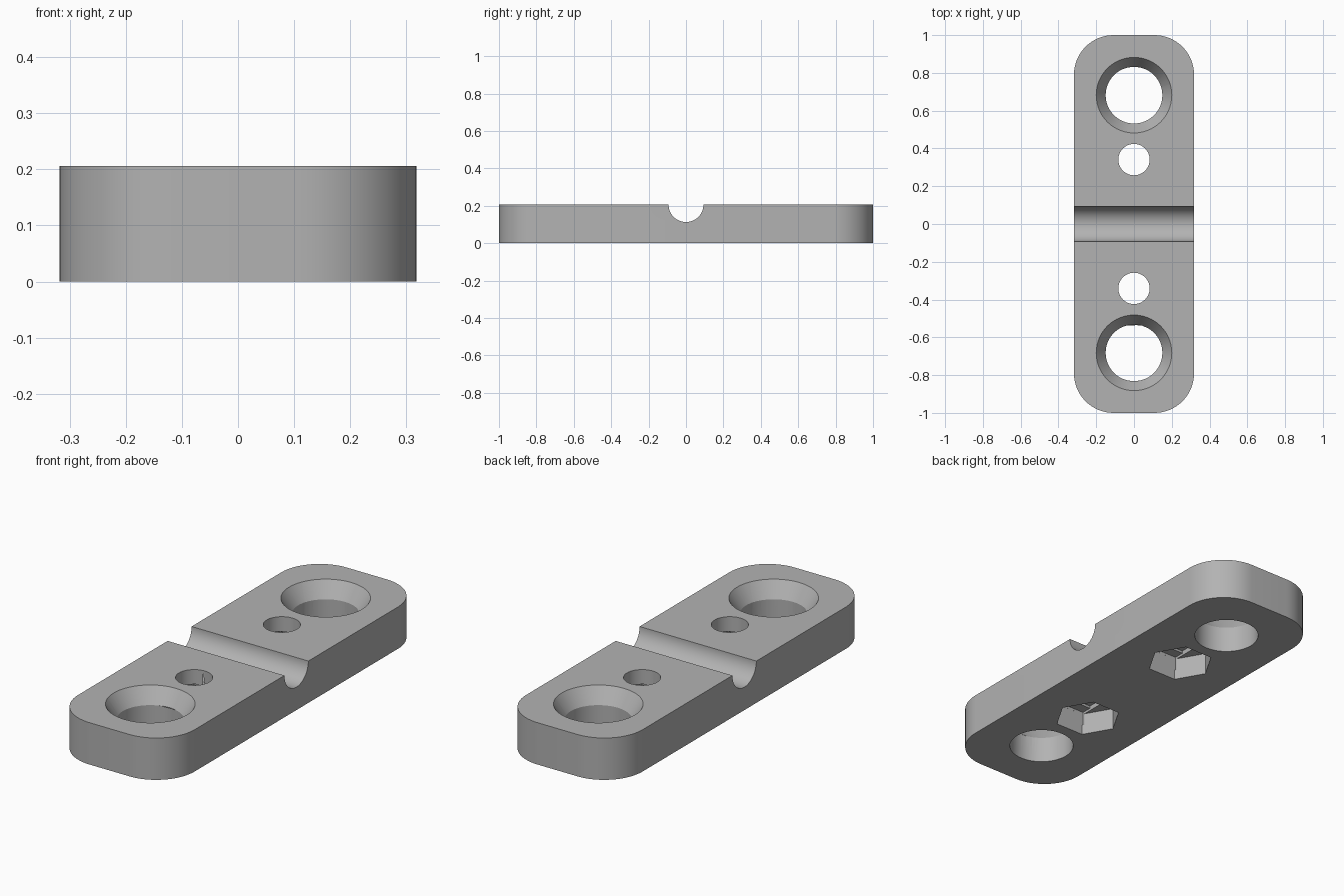
import bpy, bmesh, math
from mathutils import Matrix

if "Cube" in bpy.data.objects:
    bpy.data.objects.remove(bpy.data.objects["Cube"])

HALF_W, HEIGHT, CORNER = 0.318, 0.206, 0.21
SINK_Z = 0.13        # where the countersink meets the bore
NUT_TOP, STEP = 0.11, 0.012

grey = bpy.data.materials.new("plain grey")
grey.use_nodes = True
grey.diffuse_color = (0.45, 0.45, 0.45, 1)
grey.node_tree.nodes["Principled BSDF"].inputs["Base Color"].default_value = grey.diffuse_color


def add_object(name, bm):
    mesh = bpy.data.meshes.new(name)
    bmesh.ops.recalc_face_normals(bm, faces=bm.faces)
    bm.to_mesh(mesh)
    bm.free()
    mesh.materials.append(grey)
    obj = bpy.data.objects.new(name, mesh)
    bpy.context.collection.objects.link(obj)
    return obj


def prism(name, points, low, high):
    bm = bmesh.new()
    face = bm.faces.new([bm.verts.new((x, y, low)) for x, y in points])
    top = bmesh.ops.extrude_face_region(bm, geom=[face])["geom"]
    moved = [v for v in top if isinstance(v, bmesh.types.BMVert)]
    bmesh.ops.translate(bm, verts=moved, vec=(0, 0, high - low))
    return add_object(name, bm)


def ring(radius, count, x=0, y=0, start=0, sweep=math.tau):
    return [(x + radius * math.cos(start + sweep * i / count),
             y + radius * math.sin(start + sweep * i / count)) for i in range(count)]


def cut(target, cutter):
    cutter.hide_render = True
    mod = target.modifiers.new("cut", "BOOLEAN")
    mod.operation, mod.solver, mod.object = "DIFFERENCE", "EXACT", cutter
    bpy.context.view_layer.objects.active = target
    bpy.ops.object.modifier_apply(modifier=mod.name)
    bpy.data.objects.remove(cutter)


# Plate with rounded corners
outline = []
for quarter, (sx, sy) in enumerate([(1, 1), (-1, 1), (-1, -1), (1, -1)]):
    cx, cy = sx * (HALF_W - CORNER), sy * (1 - CORNER)
    for i in range(17):
        a = (quarter + i / 16) * math.pi / 2
        outline.append((cx + CORNER * math.cos(a), cy + CORNER * math.sin(a)))
plate = prism("clamp_plate", outline, 0, HEIGHT)

# Round groove across the top
bm = bmesh.new()
bmesh.ops.create_cone(bm, cap_ends=True, segments=64, radius1=0.093, radius2=0.093, depth=1,
                      matrix=Matrix.Translation((0, 0, HEIGHT)) @ Matrix.Rotation(math.pi / 2, 4, "Y"))
cut(plate, add_object("groove_cutter", bm))

for side in (-1, 1):
    # Countersunk screw hole
    y = side * 0.682
    cut(plate, prism("bore_cutter", ring(0.15, 64, 0, y), -0.1, 0.3))
    bm = bmesh.new()
    depth = 2 * (HEIGHT - SINK_Z)
    bmesh.ops.create_cone(bm, cap_ends=True, segments=64, radius1=0.15, radius2=0.25, depth=depth,
                          matrix=Matrix.Translation((0, y, HEIGHT)))
    cut(plate, add_object("countersink_cutter", bm))

    # Bolt hole over a hexagonal nut pocket with a stepped ceiling
    y, r = side * 0.341, 0.083
    cut(plate, prism("bolt_cutter", ring(r, 48, 0, y), -0.1, 0.3))
    cut(plate, prism("nut_cutter", ring(0.155, 6, 0, y), -0.1, NUT_TOP))
    for half_y, top in ((0.134, NUT_TOP + STEP), (r, NUT_TOP + 2 * STEP)):
        corners = [(-r, y - half_y), (r, y - half_y), (r, y + half_y), (-r, y + half_y)]
        cut(plate, prism("step_cutter", corners, 0.05, top))

# Smooth curved walls, crisp edges
bpy.ops.object.select_all(action="DESELECT")
plate.select_set(True)
bpy.context.view_layer.objects.active = plate
bpy.ops.object.shade_smooth_by_angle(angle=math.radians(25))
